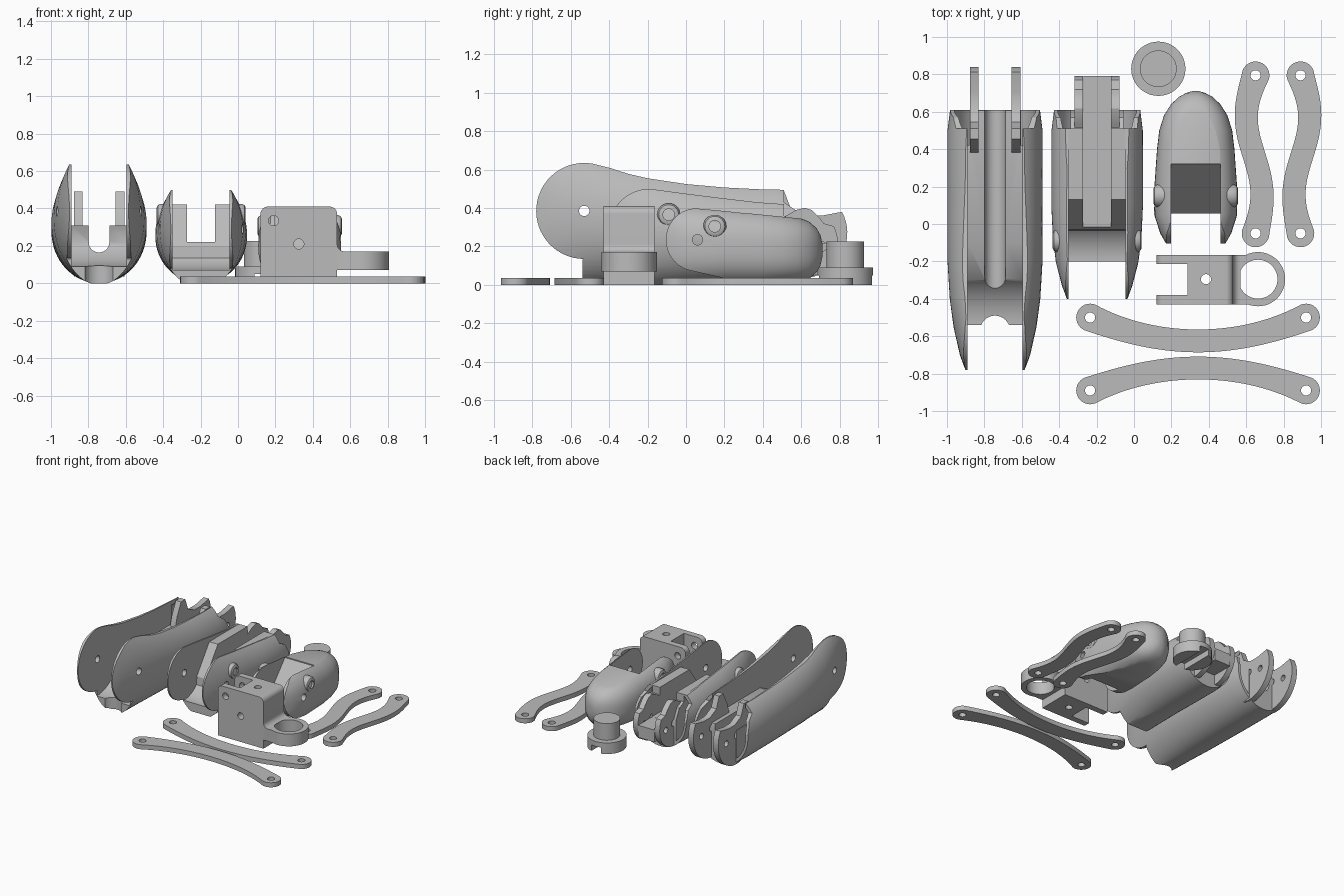
import bpy, bmesh, math
from mathutils import Vector

if "Cube" in bpy.data.objects:
    bpy.data.objects.remove(bpy.data.objects["Cube"])

grey = bpy.data.materials.new("plain grey")
grey.use_nodes = True
grey.diffuse_color = (0.5, 0.5, 0.5, 1)
grey.node_tree.nodes["Principled BSDF"].inputs["Base Color"].default_value = (0.5, 0.5, 0.5, 1)


def bridge(name, rings):
    """Solid through a row of closed rings with equal point counts."""
    bm = bmesh.new()
    loops = [[bm.verts.new(p) for p in ring] for ring in rings]
    n = len(loops[0])
    for a, b in zip(loops, loops[1:]):
        for i in range(n):
            j = (i + 1) % n
            bm.faces.new((a[i], a[j], b[j], b[i]))
    bm.faces.new(loops[0])
    bm.faces.new(loops[-1])
    bmesh.ops.recalc_face_normals(bm, faces=bm.faces)
    mesh = bpy.data.meshes.new(name)
    bm.to_mesh(mesh)
    bm.free()
    mesh.materials.append(grey)
    obj = bpy.data.objects.new(name, mesh)
    bpy.context.collection.objects.link(obj)
    return obj


def prism(name, pts, axis, lo, hi):
    place = {"x": lambda p, t: (t, p[0], p[1]),
             "y": lambda p, t: (p[0], t, p[1]),
             "z": lambda p, t: (p[0], p[1], t)}[axis]
    return bridge(name, [[place(p, t) for p in pts] for t in (lo, hi)])


def arc(u, v, r, start, end, n=32):
    angles = [math.radians(start + (end - start) * i / n) for i in range(n + 1)]
    return [(u + r * math.cos(a), v + r * math.sin(a)) for a in angles]


def cyl(name, u, v, r, axis, lo, hi):
    return prism(name, arc(u, v, r, 0, 360, 48)[:-1], axis, lo, hi)


def box(name, x0, x1, y0, y1, z0, z1):
    return prism(name, [(x0, y0), (x1, y0), (x1, y1), (x0, y1)], "z", z0, z1)


def combine(obj, tool, op="DIFFERENCE"):
    mod = obj.modifiers.new("cut", "BOOLEAN")
    mod.operation, mod.object, mod.solver = op, tool, "EXACT"
    bpy.context.view_layer.objects.active = obj
    bpy.ops.object.modifier_apply(modifier=mod.name)
    bpy.data.objects.remove(tool)


def loft(name, cx, sections, power=2.0, scale=1.0):
    """Rounded sections given as (y, centre z, half width, half height)."""
    def point(s, a):
        c, d = math.cos(a), math.sin(a)
        e = 2 / power
        return (cx + scale * s[2] * math.copysign(abs(c) ** e, c), s[0],
                s[1] + scale * s[3] * math.copysign(abs(d) ** e, d))
    return bridge(name, [[point(s, math.tau * i / 64) for i in range(64)] for s in sections])


def pin_hole(obj, u, v, axis, r=0.027):
    combine(obj, cyl("hole", u, v, r, axis, -2, 2))


def lug(name, x0, x1, y, z, s, horn):
    """Round hinge plate with an upright horn and an open notch."""
    pts = arc(y, z, .235 * s, -180, 28) + [(y + a * s, z + b * s) for a, b in horn]
    plate = prism(name, pts, "x", x0, x1)
    pin_hole(plate, y, z, "x")
    pin_hole(plate, y + .13 * s, z - .02, "x", .024)


def segment(name, cx, sections, profile, void, slot, recess_y, joint):
    """Shell rounded in section, trimmed to a side profile and slotted."""
    shell = loft(name, cx, sections)
    combine(shell, prism("trim", profile, "x", cx - 1, cx + 1), "INTERSECT")
    combine(shell, prism("slot", void, "x", cx - slot, cx + slot))
    pocket = loft("pocket", cx, [(y, *s[1:]) for y, s in zip((recess_y, .75), sections[-2:])],
                  scale=.9)
    combine(pocket, box("core", cx - slot + .01, cx + slot - .01, -1, 1, -1, 1))
    combine(shell, pocket)
    pin_hole(shell, *joint, "x")
    return shell


# Large segment
ax = -.743
large = segment(
    "large_segment", ax,
    [(-.8, .385, .15, .5), (-.75, .385, .17, .45), (-.7, .385, .188, .42), (-.55, .37, .222, .38),
     (-.4, .348, .242, .35), (-.2, .322, .254, .322), (.0, .3, .255, .3),
     (.2, .285, .255, .285), (.5, .275, .254, .275), (.63, .275, .238, .27)],
    arc(-.53, .385, .25, 270, 80) + [(-.4, .61), (-.3, .578), (-.2, .555), (.0, .525), (.2, .507),
     (.4, .497), (.51, .495), (.51, .43), (.57, .39), (.61, .3), (.61, 0), (-.54, 0), (-.54, .13)],
    [(-1, .09)] + arc(-.54, .385, .295, 270, 325, 14) + [(-.1, .31), (1, .31), (1, 1), (-1, 1)],
    .148, .42, (-.53, .385))
combine(large, cyl("groove", ax, .22, .055, "y", -.5, 1))
combine(large, box("groove_top", ax - .055, ax + .055, -.5, 1, .22, .5))
combine(large, cyl("front_notch", ax, -.57, .08, "z", -.1, .2))

# Middle segment
bx = -.197
middle = segment(
    "middle_segment", bx,
    [(-.42, .29, .155, .45), (-.33, .29, .188, .36), (-.2, .285, .222, .31), (-.05, .275, .238, .285),
     (.1, .265, .245, .265), (.3, .25, .245, .25), (.5, .245, .244, .245), (.63, .24, .228, .24)],
    arc(-.19, .29, .21, 270, 90) + [(0, .475), (.2, .45), (.37, .43), (.51, .42), (.51, .36),
     (.57, .33), (.61, .25), (.61, 0), (-.2, 0), (-.2, .08)],
    [(-1, .07)] + arc(-.19, .29, .22, 270, 315, 12) + [(-.03, .2), (.13, .42), (1, .42), (1, 1), (-1, 1)],
    .152, .43, (-.19, .29))
combine(middle, box("channel", bx - .075, bx + .075, -.6, 1, .22, 1))
box("middle_tongue", bx - .074, bx + .074, .4, .79, .12, .219)

# Hinge lugs at the back of both segments
tall_horn = [(.10, .09), (.02, .09), (-.06, .13), (-.095, .22), (-.15, .22), (-.2, .12)]
round_horn = [(.14, .13), (.11, .17), (.06, .22), (.01, .235), (-.05, .22), (-.1, .19), (-.18, .15)]
for side, tag in ((-1, "right"), (1, "left")):
    for part, cx, dists, place, horn in (
            ("large", ax, (.088, .135), (.605, .27, 1), tall_horn),
            ("middle", bx, (.075, .12), (.61, .22, .77), round_horn)):
        x0, x1 = sorted(cx + side * d for d in dists)
        lug(f"{part}_lug_{tag}", x0, x1, *place, horn)

# Finger tip
tx = .33
tip = loft("finger_tip", tx,
           [(-.12, .205, .15, .22), (-.05, .205, .19, .22), (.05, .205, .222, .22), (.2, .2, .221, .21),
            (.4, .192, .207, .2), (.5, .187, .195, .185), (.58, .183, .17, .17), (.64, .18, .132, .15),
            (.68, .18, .09, .115), (.7, .18, .052, .08), (.71, .18, .02, .035)], 2.5)
combine(tip, prism("trim", arc(.06, .235, .165, 255, 85) +
                   [(.3, .375), (.6, .345), (.8, .3), (.8, .01), (.4, .01), (.22, .03)], "x", -.5, 1), "INTERSECT")
combine(tip, prism("tip_slot", [(-.5, -.3), (.05, -.3), (.05, .06), (.32, .365), (.32, .6), (-.5, .6)],
                   "x", tx - .132, tx + .132))
pin_hole(tip, .06, .235, "x")

# Side bosses with screw recesses
for part, cx, y, z, out in (("middle", bx, -.09, .365, .238), ("tip", tx, .15, .305, .226)):
    for side, tag in ((-1, "right"), (1, "left")):
        rings = [[(cx + side * d, u, v) for u, v in arc(y, z, r, 0, 360, 40)[:-1]]
                 for d, r in ((out - .06, .06), (out - .02, .06), (out - .006, .052), (out, .04))]
        boss = bridge(f"{part}_boss_{tag}", rings)
        combine(boss, cyl("recess", y, z, .03, "x", *sorted((cx + side * (out - .03), cx + side * 2))))

# Knuckle bracket: forked block with a ring
bracket = prism("bracket_block", [(.12, 0), (.53, 0)] + arc(.49, .37, .04, 0, 90, 8) +
                arc(.16, .37, .04, 90, 180, 8), "y", -.43, -.165)
combine(bracket, box("fork_gap", 0, .285, -.38, -.215, -1, 1))
pin_hole(bracket, .19, .335, "y")
pin_hole(bracket, .325, .21, "y")
pin_hole(bracket, .385, -.295, "z")
ring = cyl("bracket_ring", .663, -.295, .145, "z", .07, .17)
combine(ring, box("arm", .5, .63, -.43, -.165, .07, .17), "UNION")
combine(ring, cyl("bore", .663, -.295, .104, "z", -1, 1))
prism("bracket_fillet", [(.52, .17), (.57, .17)] + arc(.57, .21, .04, 270, 180, 8)[1:] + [(.52, .21)],
      "y", -.43, -.165)

# Stepped plug with a slotted foot
plug = cyl("plug_base", .13, .83, .145, "z", 0, .09)
combine(plug, box("foot_slot", .088, .173, .6, 1.1, -.1, .05))
cyl("plug_stem", .13, .83, .098, "z", .085, .225)


# Flat links
def link(name, start, end, bow, wave):
    a, b = Vector(start), Vector(end)
    along = (b - a).normalized()
    side = Vector((-along.y, along.x))
    n = 40
    mids = [a.lerp(b, t) + side * (bow * 4 * t * (1 - t) + wave * math.sin(math.tau * t))
            for t in (i / n for i in range(n + 1))]
    left, right = [], []
    for i, p in enumerate(mids):
        t = (mids[min(i + 1, n)] - mids[max(i - 1, 0)]).normalized()
        w = .061 + .013 * abs(1 - 2 * i / n) ** 4
        left.append(p + Vector((-t.y, t.x)) * w)
        right.append(p - Vector((-t.y, t.x)) * w)

    def cap(c, first):
        r = first - c
        ang = math.degrees(math.atan2(r.y, r.x))
        return arc(c.x, c.y, r.length, ang, ang - 180, 16)[1:-1]
    outline = left + cap(b, left[-1]) + right[::-1] + cap(a, right[0])
    plate = prism(name, [(p[0], p[1]) for p in outline], "z", 0, .037)
    for p in (a, b):
        pin_hole(plate, p.x, p.y, "z")


link("long_link_back", (-.235, -.5), (.92, -.5), -.125, 0)
link("long_link_front", (-.235, -.89), (.92, -.89), .12, 0)
link("curved_link_right", (.65, .795), (.65, -.05), -.01, -.042)
link("curved_link_left", (.89, .795), (.89, -.05), .01, .042)

# Smooth rounded surfaces, keep hard edges
for obj in bpy.context.scene.objects:
    obj.select_set(obj.type == "MESH")
bpy.ops.object.shade_smooth_by_angle(angle=math.radians(30))
